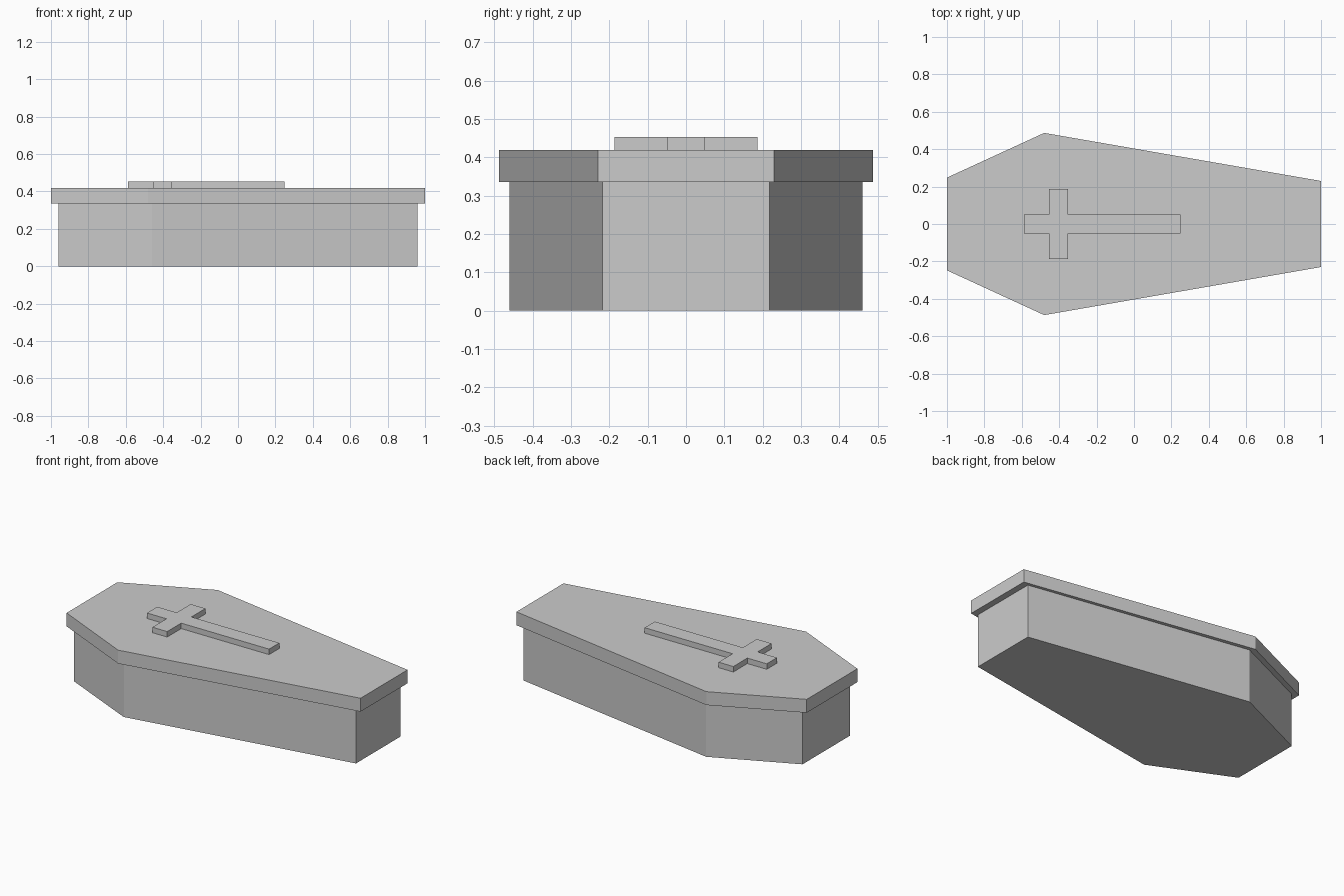
import bpy
import bmesh

default = bpy.data.objects.get("Cube")
if default:
    bpy.data.objects.remove(default, do_unlink=True)

GREY = (0.6, 0.6, 0.6, 1.0)
stone = bpy.data.materials.new("plain grey")
stone.use_nodes = True
stone.diffuse_color = GREY
stone.node_tree.nodes["Principled BSDF"].inputs["Base Color"].default_value = GREY


def extruded_outline(name, half, bottom, top):
    """Mirror a half outline across y = 0 and extrude it between two heights."""
    outline = half + [(x, -y) for x, y in reversed(half)]
    bm = bmesh.new()
    base = bm.faces.new([bm.verts.new((x, y, bottom)) for x, y in outline])
    grown = bmesh.ops.extrude_face_region(bm, geom=[base], use_keep_orig=True)
    raised = [v for v in grown["geom"] if isinstance(v, bmesh.types.BMVert)]
    bmesh.ops.translate(bm, verts=raised, vec=(0, 0, top - bottom))
    bmesh.ops.recalc_face_normals(bm, faces=bm.faces)
    mesh = bpy.data.meshes.new(name)
    bm.to_mesh(mesh)
    bm.free()
    mesh.materials.append(stone)
    obj = bpy.data.objects.new(name, mesh)
    bpy.context.collection.objects.link(obj)
    return obj


# Six-sided box, widest at the shoulders
extruded_outline("coffin_box",
                 [(-0.96, 0.232), (-0.46, 0.46), (0.96, 0.218)], 0, 0.336)

# Overhanging lid
extruded_outline("coffin_lid",
                 [(-1, 0.248), (-0.48, 0.487), (1, 0.23)], 0.336, 0.419)

# Raised cross on the lid
extruded_outline("lid_cross",
                 [(-0.588, 0.05), (-0.455, 0.05), (-0.455, 0.187),
                  (-0.354, 0.187), (-0.354, 0.05), (0.248, 0.05)], 0.419, 0.453)
